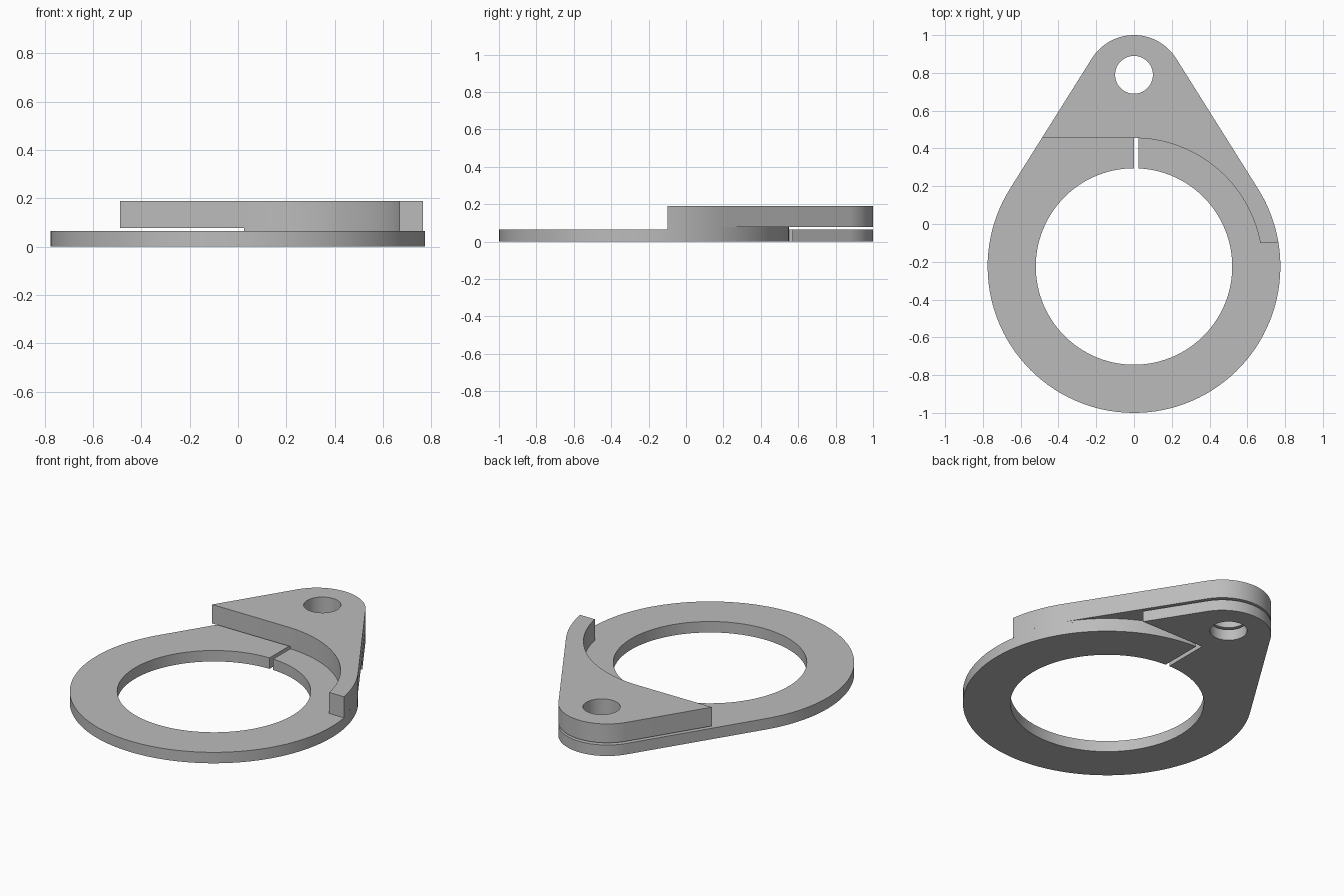
import bpy, bmesh, math

cube = bpy.data.objects.get("Cube")
if cube:
    bpy.data.objects.remove(cube, do_unlink=True)

# Main dimensions
RING_Y, RING_R, BORE_R, STEP_R = -0.225, 0.775, 0.52, 0.68
TIP_R = 0.263
TIP_Y = 1 - TIP_R
HOLE_Y, HOLE_R = 0.79, 0.1
SLIT, LUG_Y, STEP_Y, ARM_Y = 0.025, 0.57, 0.455, -0.1
LOW, GAP, TOP = 0.065, 0.078, 0.19
# Angle of the straight flanks tangent to the ring and the tip
FLANK = math.degrees(math.asin((RING_R - TIP_R) / (TIP_Y - RING_Y)))

grey = bpy.data.materials.new("plain grey")
grey.use_nodes = True
colour = (0.5, 0.5, 0.5, 1)
grey.diffuse_color = colour
grey.node_tree.nodes["Principled BSDF"].inputs["Base Color"].default_value = colour


def arc(cy, r, a, b):
    """Points of an arc round (0, cy) from angle a to b in degrees."""
    n = max(2, math.ceil(abs(b - a) / 3))
    angles = [math.radians(a + (b - a) * i / n) for i in range(n + 1)]
    return [(r * math.cos(t), cy + r * math.sin(t)) for t in angles]


def flank_x(y):
    t = math.radians(FLANK)
    return (RING_R + (RING_Y - y) * math.sin(t)) / math.cos(t)


def slit_angle(r):
    return math.degrees(math.acos(SLIT / r))


def arm_angle(r):
    return math.degrees(math.asin((ARM_Y - RING_Y) / r))


def plate(name, loops, z0, z1):
    """Extrude an outline, with optional hole loops, between two heights."""
    bm = bmesh.new()
    edges = []
    for loop in loops:
        vs = [bm.verts.new((x, y, z0)) for x, y in loop]
        edges += [bm.edges.new((v, vs[i - 1])) for i, v in enumerate(vs)]
    bmesh.ops.triangle_fill(bm, use_beauty=True, edges=edges, normal=(0, 0, 1))
    ext = bmesh.ops.extrude_face_region(bm, geom=bm.faces[:], use_keep_orig=True)
    top = [g for g in ext["geom"] if isinstance(g, bmesh.types.BMVert)]
    bmesh.ops.translate(bm, verts=top, vec=(0, 0, z1 - z0))
    bmesh.ops.recalc_face_normals(bm, faces=bm.faces[:])
    me = bpy.data.meshes.new(name)
    bm.to_mesh(me)
    bm.free()
    me.materials.append(grey)
    ob = bpy.data.objects.new(name, me)
    bpy.context.collection.objects.link(ob)
    bpy.ops.object.select_all(action="DESELECT")
    ob.select_set(True)
    bpy.context.view_layer.objects.active = ob
    bpy.ops.object.shade_smooth_by_angle(angle=math.radians(30))


hole = arc(HOLE_Y, HOLE_R, 0, 360)[:-1]

# Split ring with its lower lug: the slit runs up, then out under the arm
lower = [(0, LUG_Y), (flank_x(LUG_Y), LUG_Y)]
lower += arc(TIP_Y, TIP_R, FLANK, 180 - FLANK)
lower += arc(RING_Y, RING_R, 180 - FLANK, 360 + slit_angle(RING_R))
lower += arc(RING_Y, BORE_R, 360 + slit_angle(BORE_R), 90)
plate("split_ring", [lower, hole], 0, LOW)

# Upper lug with the curved arm down the left side
upper = [(-flank_x(STEP_Y), STEP_Y)]
upper += arc(TIP_Y, TIP_R, 180 - FLANK, FLANK)
upper += arc(RING_Y, RING_R, FLANK, arm_angle(RING_R))
upper += arc(RING_Y, STEP_R, arm_angle(STEP_R), slit_angle(STEP_R))
plate("upper_lug", [upper, hole], GAP, TOP)

# Thin web joining the arm to the free end of the ring
web = arc(RING_Y, RING_R, slit_angle(RING_R), arm_angle(RING_R))
web += arc(RING_Y, STEP_R, arm_angle(STEP_R), slit_angle(STEP_R))
plate("arm_web", [web], LOW, GAP)
